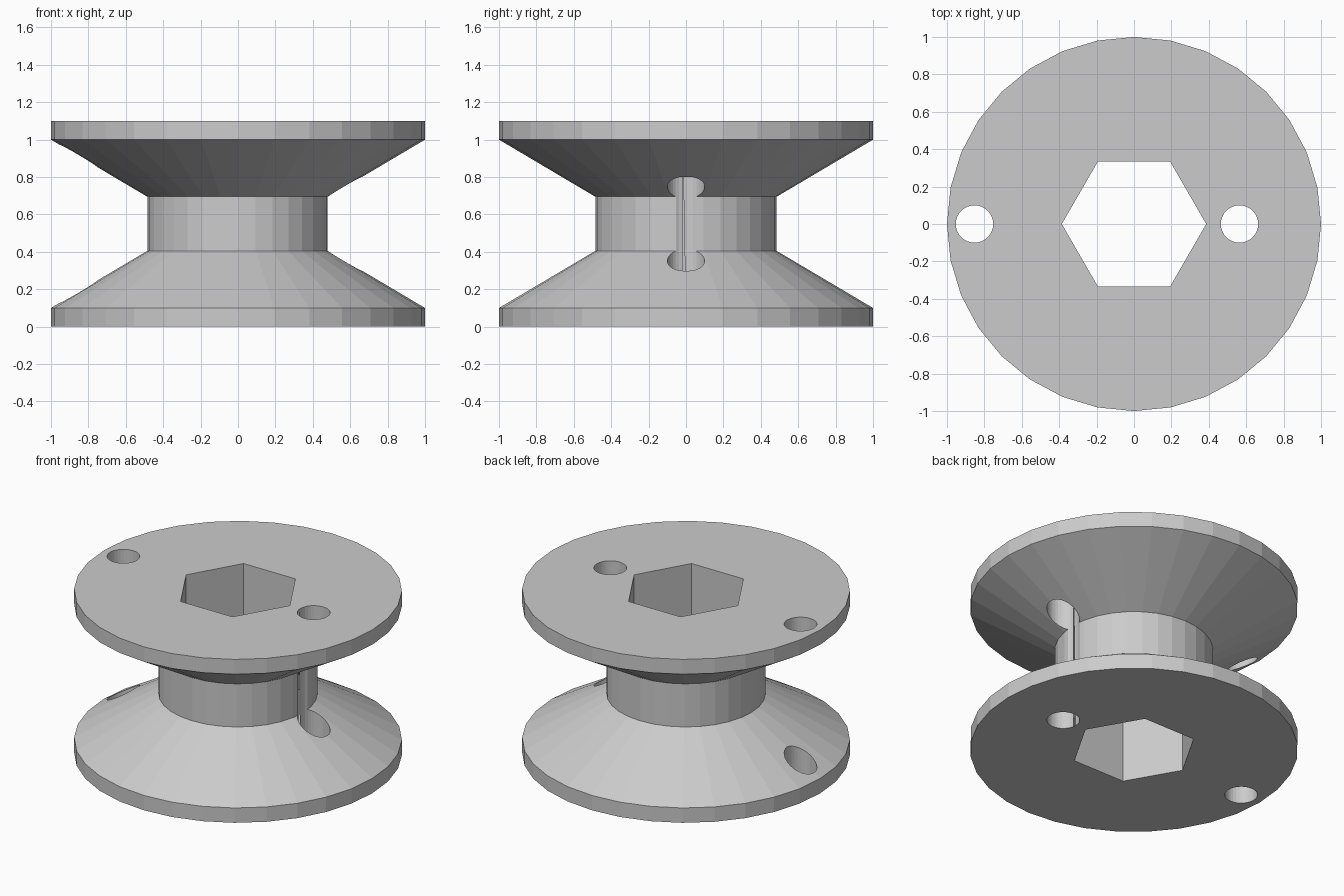
import bpy
import bmesh
from math import cos, sin, pi

if "Cube" in bpy.data.objects:
    bpy.data.objects.remove(bpy.data.objects["Cube"], do_unlink=True)

HEIGHT = 1.1

grey = bpy.data.materials.new("plain grey")
grey.use_nodes = True
grey.diffuse_color = (0.6, 0.6, 0.6, 1)
grey.node_tree.nodes["Principled BSDF"].inputs["Base Color"].default_value = (0.6, 0.6, 0.6, 1)


def add_object(name, bm):
    bmesh.ops.recalc_face_normals(bm, faces=bm.faces)
    mesh = bpy.data.meshes.new(name)
    bm.to_mesh(mesh)
    bm.free()
    mesh.materials.append(grey)
    obj = bpy.data.objects.new(name, mesh)
    bpy.context.collection.objects.link(obj)
    return obj


def revolve(name, profile, sides):
    """Solid of revolution from (radius, z) points, capped at both ends."""
    bm = bmesh.new()
    angles = [2 * pi * i / sides for i in range(sides)]
    rings = [[bm.verts.new((r * cos(a), r * sin(a), z)) for a in angles] for r, z in profile]
    for low, high in zip(rings, rings[1:]):
        for i in range(sides):
            j = (i + 1) % sides
            bm.faces.new((low[i], low[j], high[j], high[i]))
    bm.faces.new(rings[0])
    bm.faces.new(rings[-1])
    return add_object(name, bm)


# Spool: two rimmed conical flanges around a straight hub
spool = revolve("spool", [(1, 0), (1, 0.1), (0.485, 0.405),
                          (0.485, 0.695), (1, 1), (1, HEIGHT)], 32)


def drill(name, x, radius, sides):
    """Cut a vertical hole right through the spool."""
    cutter = revolve(name, [(radius, -0.1), (radius, HEIGHT + 0.1)], sides)
    cutter.location.x = x
    cutter.hide_render = True
    cutter.hide_set(True)
    cut = spool.modifiers.new(name, "BOOLEAN")
    cut.operation = "DIFFERENCE"
    cut.solver = "EXACT"
    cut.object = cutter


# Hexagonal axle bore, and two cord holes, the inner one grooving the hub
drill("hex_bore_cutter", 0, 0.386, 6)
drill("inner_hole_cutter", 0.564, 0.1, 32)
drill("outer_hole_cutter", -0.853, 0.1, 32)
